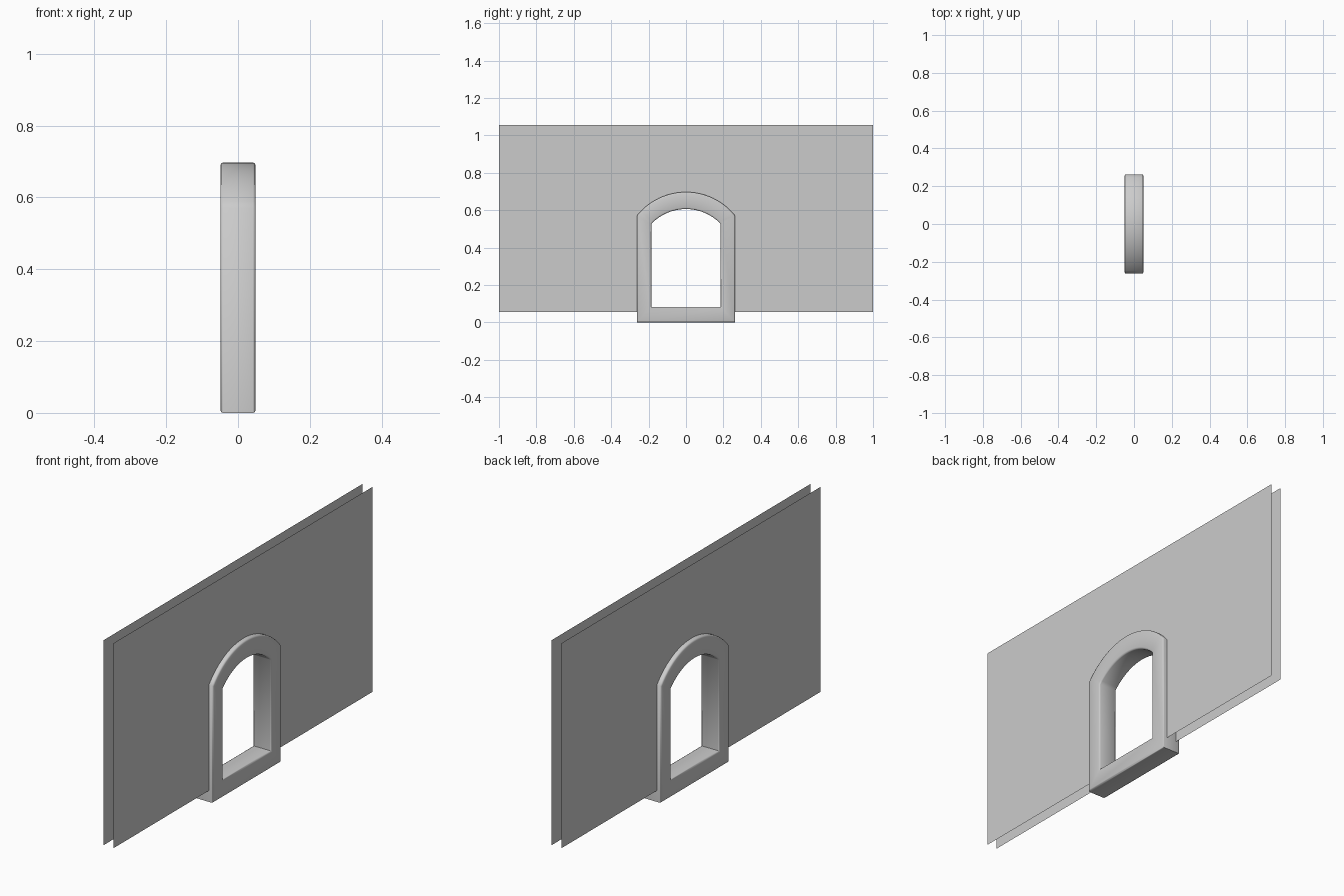
import bpy, bmesh, math
from mathutils import Vector

cube = bpy.data.objects.get("Cube")
if cube:
    bpy.data.objects.remove(cube, do_unlink=True)

HALF_DEPTH = 0.049      # frame half thickness along x
WALL_X = 0.027          # offset of each wall sheet
WALL_LOW, WALL_HIGH = 0.055, 1.055
ARCH_STEPS = 24

grey = bpy.data.materials.new("plaster_grey")
grey.use_nodes = True
colour = (0.6, 0.6, 0.6, 1)
grey.diffuse_color = colour
grey.node_tree.nodes["Principled BSDF"].inputs["Base Color"].default_value = colour


def finish(bm, name):
    mesh = bpy.data.meshes.new(name)
    bm.to_mesh(mesh)
    bm.free()
    mesh.materials.append(grey)
    obj = bpy.data.objects.new(name, mesh)
    bpy.context.collection.objects.link(obj)
    return obj


def arch_outline(half, base, spring, top):
    """Loop of (y, z) points: bottom corner, segmental arch, bottom corner."""
    rise = top - spring
    radius = (half ** 2 + rise ** 2) / (2 * rise)
    sweep = math.asin(half / radius)
    points = [Vector((-half, base))]
    for i in range(ARCH_STEPS + 1):
        a = sweep * (2 * i / ARCH_STEPS - 1)
        points.append(Vector((radius * math.sin(a), top - radius + radius * math.cos(a))))
    points.append(Vector((half, base)))
    return points


inner = arch_outline(0.185, 0.083, 0.527, 0.606)
outer = arch_outline(0.263, 0.0, 0.57, 0.697)


def rounded_section(radius, steps):
    """Rounded rectangle as (x, t); t runs from inner outline 0 to outer 1."""
    width = 0.08
    section = []
    for k, (sx, st) in enumerate([(1, 1), (-1, 1), (-1, -1), (1, -1)]):
        cx, ct = sx * (HALF_DEPTH - radius), st * (width / 2 - radius)
        for i in range(steps + 1):
            a = math.pi / 2 * (k + i / steps)
            section.append((cx + radius * math.cos(a),
                            0.5 + (ct + radius * math.sin(a)) / width))
    return section


# Window frame: rounded section carried round the arched opening
bm = bmesh.new()
section = rounded_section(0.007, 2)
rings = []
for a, b in zip(inner, outer):
    rings.append([bm.verts.new((x, *a.lerp(b, t))) for x, t in section])
for i, ring in enumerate(rings):
    following = rings[(i + 1) % len(rings)]
    for j in range(len(section)):
        k = (j + 1) % len(section)
        bm.faces.new((ring[j], ring[k], following[k], following[j]))
bmesh.ops.recalc_face_normals(bm, faces=bm.faces)
frame = finish(bm, "window_frame")
bpy.ops.object.select_all(action='DESELECT')
frame.select_set(True)
bpy.context.view_layer.objects.active = frame
bpy.ops.object.shade_smooth_by_angle(angle=math.radians(50))

# Two thin wall sheets, notched so that their edge hides inside the frame
notch = [a.lerp(b, 0.5) for a, b in zip(inner, outer)]
notch[0].y = notch[-1].y = WALL_LOW
corners = [(1, WALL_LOW), (1, WALL_HIGH), (-1, WALL_HIGH), (-1, WALL_LOW)]
for side, name in ((1, "left_wall"), (-1, "right_wall")):
    bm = bmesh.new()
    loop = [bm.verts.new((side * WALL_X, y, z)) for y, z in corners + [tuple(p) for p in notch]]
    face = bm.faces.new(loop)
    face.normal_update()
    if face.normal.x * side < 0:
        face.normal_flip()
    bmesh.ops.triangulate(bm, faces=[face])
    finish(bm, name)
